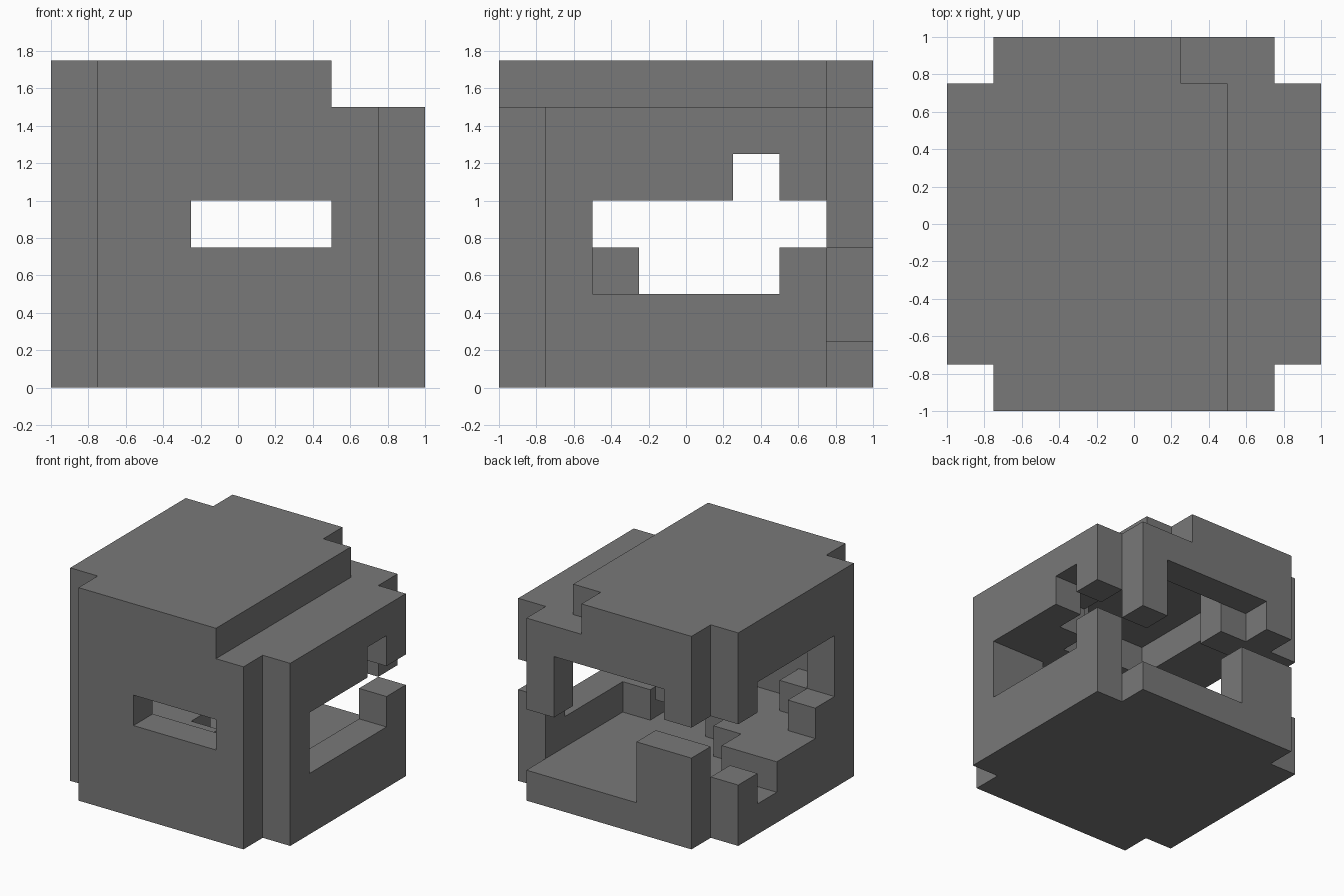
import bpy, bmesh, math
from mathutils import Vector

old = bpy.data.objects.get("Cube")
if old:
    bpy.data.objects.remove(old, do_unlink=True)

CELL = 0.25
cells = set()


def box(x, y, z, keep=True):
    """Fill (or clear) an inclusive range of grid cells."""
    block = {(i, j, k) for i in range(x[0], x[1] + 1)
             for j in range(y[0], y[1] + 1) for k in range(z[0], z[1] + 1)}
    if keep:
        cells.update(block)
    else:
        cells.difference_update(block)


def cut(x, y, z):
    box(x, y, z, keep=False)


# Hollow shell with its four vertical corners notched
box((0, 7), (1, 6), (0, 6))
box((1, 6), (0, 7), (0, 6))
cut((1, 6), (1, 6), (1, 5))

# Stepped edge on the roof
cut((6, 7), (0, 7), (6, 6))
cut((5, 5), (7, 7), (6, 6))
box((6, 6), (1, 6), (5, 5))

# Slot in the front wall
cut((3, 5), (0, 0), (3, 3))

# Opening in the +x wall
cut((7, 7), (2, 5), (2, 3))
cut((7, 7), (6, 6), (3, 3))
cut((7, 7), (5, 5), (4, 4))

# Opening in the -x wall
cut((0, 0), (5, 5), (1, 1))
cut((0, 0), (3, 6), (2, 2))
cut((0, 0), (2, 6), (3, 3))
cut((0, 0), (2, 5), (4, 4))

# Opening in the back wall
cut((3, 6), (7, 7), (1, 2))
cut((1, 5), (7, 7), (3, 3))
cut((2, 5), (7, 7), (4, 4))

# Stepped filling on the floor
box((1, 1), (1, 4), (1, 1))
box((2, 2), (1, 3), (1, 1))
box((3, 3), (1, 2), (1, 1))
box((4, 5), (1, 1), (1, 1))
box((6, 6), (1, 2), (1, 1))

# Inner corner posts
box((1, 1), (1, 1), (2, 2))
box((6, 6), (1, 1), (2, 4))

# Stepped filling under the roof
box((6, 6), (2, 3), (4, 4))
box((5, 5), (1, 2), (4, 5))
box((1, 2), (6, 6), (4, 5))
box((1, 4), (1, 1), (5, 5))
box((1, 1), (2, 5), (5, 5))

# Skin only the exposed sides of the cells
bm = bmesh.new()
corners = {}


def corner(p):
    key = tuple(round(c) for c in p)
    if key not in corners:
        corners[key] = bm.verts.new((key[0] * CELL - 1, key[1] * CELL - 1, key[2] * CELL))
    return corners[key]


for cell in sorted(cells):
    for axis in range(3):
        for side in (-1, 1):
            n = Vector((0, 0, 0))
            n[axis] = side
            if tuple(round(c + d) for c, d in zip(cell, n)) in cells:
                continue
            u = Vector((0, 0, 0))
            u[(axis + 1) % 3] = 1
            v = n.cross(u)
            mid = Vector(cell) + Vector((0.5, 0.5, 0.5)) + n / 2
            loop = [mid + (a * u + b * v) / 2
                    for a, b in ((-1, -1), (1, -1), (1, 1), (-1, 1))]
            bm.faces.new([corner(p) for p in loop])

# Merge flat neighbours into clean large faces
bmesh.ops.dissolve_limit(bm, angle_limit=math.radians(1),
                         verts=bm.verts[:], edges=bm.edges[:])
mesh = bpy.data.meshes.new("hollow_block")
bm.to_mesh(mesh)
bm.free()

grey = bpy.data.materials.new("plain grey")
grey.use_nodes = True
grey.diffuse_color = (0.19, 0.19, 0.19, 1)
grey.node_tree.nodes["Principled BSDF"].inputs["Base Color"].default_value = grey.diffuse_color
mesh.materials.append(grey)

shell = bpy.data.objects.new("hollow_block", mesh)
bpy.context.collection.objects.link(shell)
